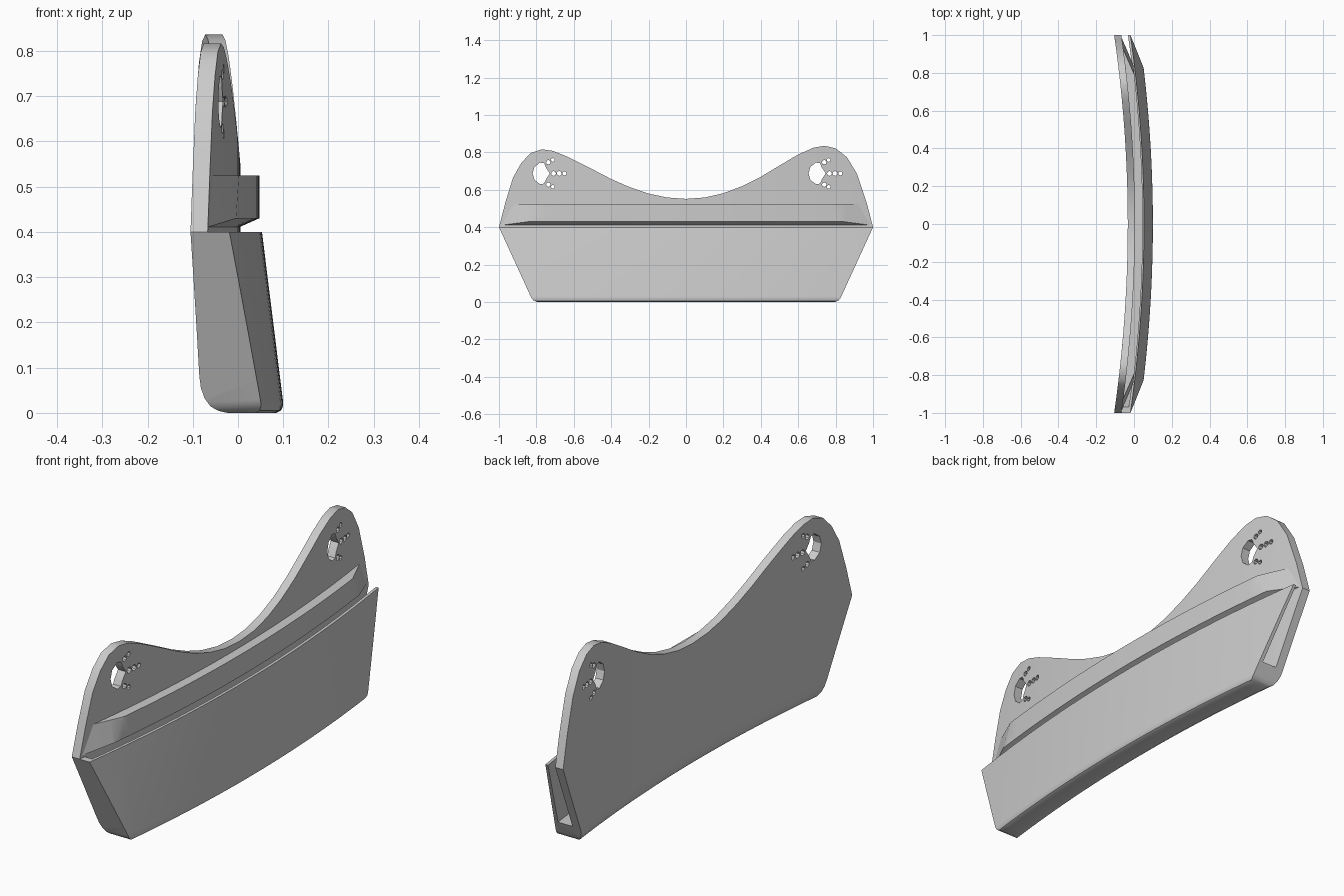
import bpy, bmesh, math
from mathutils import Vector

if "Cube" in bpy.data.objects:
    bpy.data.objects.remove(bpy.data.objects["Cube"], do_unlink=True)

grey = bpy.data.materials.new("light_grey")
grey.use_nodes = True
grey.diffuse_color = (0.6, 0.6, 0.6, 1)
grey.node_tree.nodes["Principled BSDF"].inputs["Base Color"].default_value = (0.6, 0.6, 0.6, 1)

BACK, FRONT = -0.033, 0.005      # plate faces at the middle
BOW = 0.072                      # how far the ends sweep back


def clip(bm, point, normal):
    """Cut away everything beyond a plane and cap the cut."""
    cut = bmesh.ops.bisect_plane(bm, geom=bm.verts[:] + bm.edges[:] + bm.faces[:],
                                 plane_co=point, plane_no=normal, clear_outer=True)
    edges = [e for e in cut["geom_cut"] if isinstance(e, bmesh.types.BMEdge)]
    if edges:
        bmesh.ops.edgenet_fill(bm, edges=edges)


def finish(name, bm):
    """Slice along the length, bow the part and make the object."""
    for i in range(-19, 20):
        bmesh.ops.bisect_plane(bm, geom=bm.verts[:] + bm.edges[:] + bm.faces[:],
                               plane_co=(0, i / 20, 0), plane_no=(0, 1, 0))
    bmesh.ops.remove_doubles(bm, verts=bm.verts, dist=0.0004)
    bmesh.ops.triangulate(bm, faces=[f for f in bm.faces if len(f.verts) > 4])
    bmesh.ops.recalc_face_normals(bm, faces=bm.faces)
    for v in bm.verts:
        v.co.x -= BOW * v.co.y ** 2
    mesh = bpy.data.meshes.new(name)
    bm.to_mesh(mesh)
    bm.free()
    mesh.materials.append(grey)
    obj = bpy.data.objects.new(name, mesh)
    bpy.context.collection.objects.link(obj)
    bpy.ops.object.select_all(action="DESELECT")
    obj.select_set(True)
    bpy.context.view_layer.objects.active = obj
    bpy.ops.object.shade_smooth_by_angle(angle=math.radians(30))
    return obj


def sweep(section):
    """Run an (x, z) section along the whole length."""
    bm = bmesh.new()
    face = bm.faces.new([bm.verts.new((x, -1.1, z)) for x, z in section])
    new = bmesh.ops.extrude_face_region(bm, geom=[face])["geom"]
    bmesh.ops.translate(bm, vec=(0, 2.2, 0),
                        verts=[v for v in new if isinstance(v, bmesh.types.BMVert)])
    return bm


def slant_y(z):
    return 0.83 + 0.17 * (z - 0.03) / 0.37


def clip_ends(bm):
    """Slanted ends with rounded lower corners."""
    for s in (-1, 1):
        clip(bm, (0, s, 0.4), (0, s * 0.37, -0.17))
        clip(bm, (0, s * 0.826, 0.022), (0, s * 0.8, -0.6))
        clip(bm, (0, s * 0.808, 0.006), (0, s * 0.4, -0.92))


# Back plate outline with two raised lobes and a dipped middle
SEAM = 0.08
outline = [(-1, .4), (-.965, .535), (-.925, .665), (-.88, .745), (-.83, .797), (-.77, .817),
           (-.71, .808), (-.64, .78), (-.5, .71), (-.4, .658), (-.3, .614), (-.2, .58),
           (-.1, .559), (0, .552), (.1, .559), (.2, .582), (.3, .62), (.4, .67), (.5, .73),
           (.6, .789), (.68, .825), (.74, .836), (.8, .822), (.86, .775), (.915, .685),
           (.965, .535), (1, .4), (slant_y(SEAM), SEAM), (-slant_y(SEAM), SEAM)]

# Paw-shaped cutout: a rounded pad and rows of small toe holes
half_pad = [(-.08, 0), (-.07, .035), (-.04, .058), (-.018, .054), (-.008, .03), (.012, 0)]
pad = half_pad + [(a, -b) for a, b in half_pad[-2:0:-1]]
toes = [(.032, 0, .013), (.062, 0, .013), (.09, 0, .011)]
for s in (-1, 1):
    toes += [(.004, s * .06, .012), (.028, s * .072, .01)]

loops = [outline]
for cy in (-.74, .735):
    loops.append([(cy + a, .688 + b) for a, b in pad])
    for a, b, r in toes:
        angles = [math.tau * k / 8 for k in range(8)]
        loops.append([(cy + a + r * math.cos(t), .688 + b + r * math.sin(t)) for t in angles])

curve = bpy.data.curves.new("plate_outline", "CURVE")
curve.dimensions = "2D"
curve.fill_mode = "BOTH"
curve.extrude = (FRONT - BACK) / 2
for loop in loops:
    spline = curve.splines.new("POLY")
    spline.points.add(len(loop) - 1)
    for p, (a, b) in zip(spline.points, loop):
        p.co = (a, b, 0, 1)
    spline.use_cyclic_u = True
helper = bpy.data.objects.new("plate_outline", curve)
bpy.context.collection.objects.link(helper)
flat = bpy.data.meshes.new_from_object(
    helper.evaluated_get(bpy.context.evaluated_depsgraph_get()))
bpy.data.objects.remove(helper, do_unlink=True)
bm = bmesh.new()
bm.from_mesh(flat)
bpy.data.meshes.remove(flat)
for v in bm.verts:
    a, b, c = v.co
    v.co = (c + (FRONT + BACK) / 2, a, b)
finish("back_plate", bm)

# Pocket: rounded floor and leaning front wall
bm = sweep([(BACK, SEAM), (-.031, .055), (-.024, .032), (-.012, .014), (.005, .004), (.022, 0),
            (.085, 0), (.095, .005), (.1, .016), (.099, .03), (.053, .4), (.04, .4),
            (.075, SEAM), (FRONT, SEAM)])
clip_ends(bm)
finish("pocket", bm)

# Wall closing one end of the pocket
bm = sweep([(FRONT, .4), (FRONT, SEAM), (.075, SEAM), (.04, .4)])
clip(bm, (0, -1, .4), (0, -.37, -.17))
clip(bm, (0, -.97, .4), (0, .37, .17))
finish("pocket_end_wall", bm)

# Ledge above the pocket, tapering into the plate at both ends
bm = sweep([(FRONT - .003, .41), (.047, .43), (.047, .525), (FRONT - .003, .525)])
for s in (-1, 1):
    a, b, c = Vector((.047, .79 * s, .525)), Vector((.005, .92 * s, .525)), Vector((.005, .985 * s, .41))
    n = (b - a).cross(c - a)
    clip(bm, a, n if n.y * s > 0 else -n)
finish("ledge", bm)
